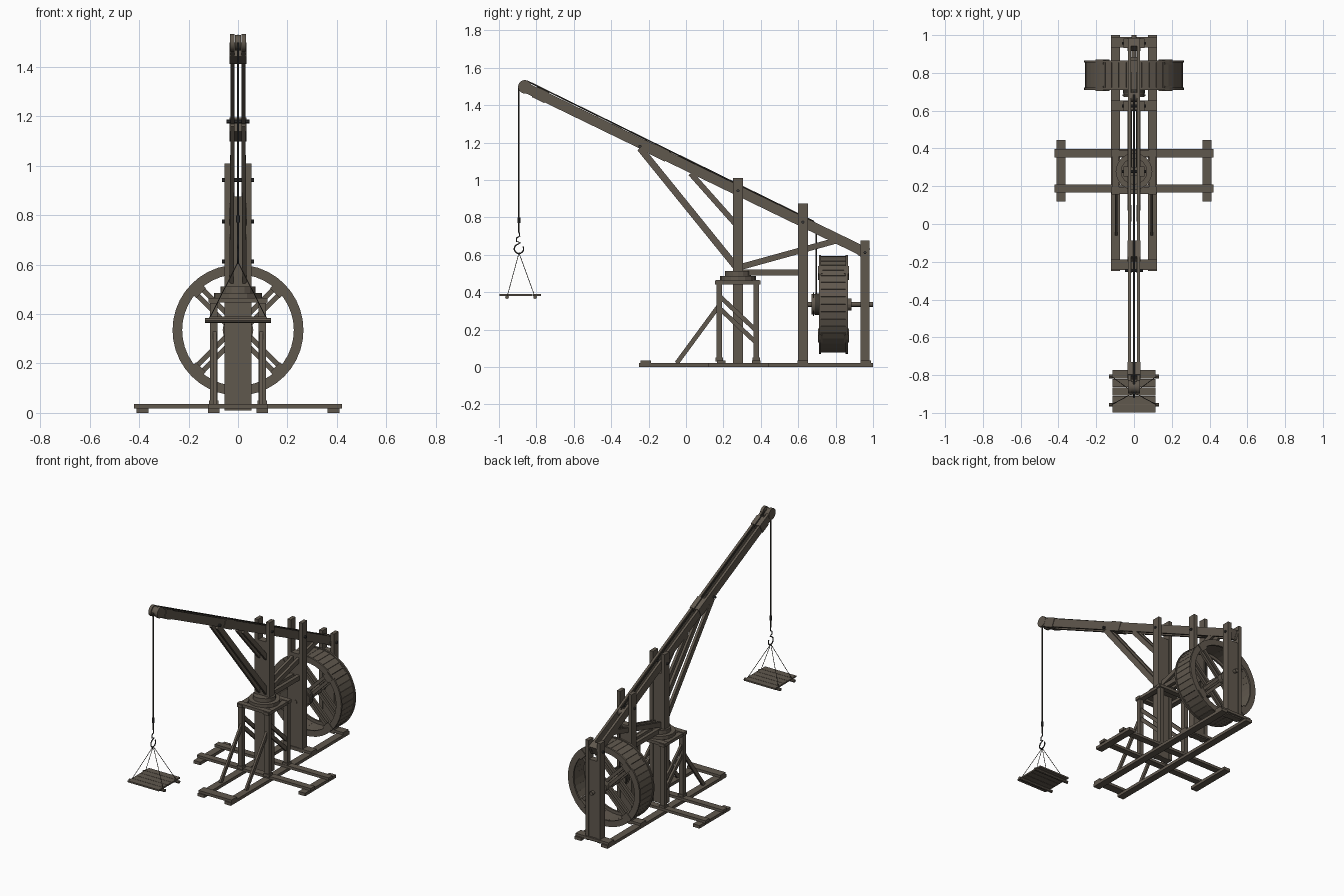
import bpy, bmesh, math
from mathutils import Vector, Matrix

if "Cube" in bpy.data.objects:
    bpy.data.objects.remove(bpy.data.objects["Cube"])


def material(name, rgb):
    m = bpy.data.materials.new(name)
    m.diffuse_color = (*rgb, 1)
    m.use_nodes = True
    m.node_tree.nodes["Principled BSDF"].inputs["Base Color"].default_value = m.diffuse_color
    return m


WOOD = material("weathered wood", (0.118, 0.098, 0.076))
ROPE = material("dark rope", (0.045, 0.040, 0.032))
IRON = material("dark iron", (0.04, 0.04, 0.04))


def make(name, bm, mat):
    bmesh.ops.recalc_face_normals(bm, faces=bm.faces)
    me = bpy.data.meshes.new(name)
    bm.to_mesh(me)
    bm.free()
    me.materials.append(mat)
    ob = bpy.data.objects.new(name, me)
    bpy.context.collection.objects.link(ob)
    return ob


def box(name, x0, x1, y0, y1, z0, z1, mat=WOOD):
    bm = bmesh.new()
    m = Matrix.Translation(((x0 + x1) / 2, (y0 + y1) / 2, (z0 + z1) / 2))
    bmesh.ops.create_cube(bm, size=1, matrix=m @ Matrix.Diagonal((x1 - x0, y1 - y0, z1 - z0, 1)))
    return make(name, bm, mat)


def frame(p, q, side=(1, 0, 0)):
    # matrix with local z running from p to q, local x along side
    p, q = Vector(p), Vector(q)
    d = (q - p).normalized()
    s = Vector(side)
    s = (s - d * s.dot(d)).normalized()
    r = Matrix((s, d.cross(s), d)).transposed().to_4x4()
    return Matrix.Translation((p + q) / 2) @ r, (q - p).length


def beam(name, p, q, w, h, mat=WOOD, side=(1, 0, 0)):
    m, length = frame(p, q, side)
    bm = bmesh.new()
    bmesh.ops.create_cube(bm, size=1, matrix=m @ Matrix.Diagonal((w, h, length, 1)))
    return make(name, bm, mat)


def rod(name, p, q, r, n=16, mat=WOOD):
    d = Vector(q) - Vector(p)
    m, length = frame(p, q, (0, 1, 0) if abs(d.x) > abs(d.y) else (1, 0, 0))
    bm = bmesh.new()
    bmesh.ops.create_cone(bm, cap_ends=True, segments=n, radius1=r, radius2=r, depth=length, matrix=m)
    return make(name, bm, mat)


def ring(name, c, y0, y1, r0, r1, n=40):
    # flat wooden ring around the y axis
    bm = bmesh.new()
    rows = []
    for i in range(n):
        a = 2 * math.pi * i / n
        rows.append([bm.verts.new((r * math.cos(a), y, c + r * math.sin(a)))
                     for r, y in ((r0, y0), (r1, y0), (r1, y1), (r0, y1))])
    for i in range(n):
        a, b = rows[i], rows[(i + 1) % n]
        for k in range(4):
            bm.faces.new((a[k], a[(k + 1) % 4], b[(k + 1) % 4], b[k]))
    return make(name, bm, WOOD)


SIDES = (-1, 1)

# base: long rails, outrigger sleepers and cross timbers
for s in SIDES:
    box("base_rail", s * .098 - .024, s * .098 + .024, -.25, 1, 0, .02)
    box("outrigger_foot", s * .387 - .024, s * .387 + .024, .12, .445, 0, .02)
for y in (.188, .375):
    box("outrigger_beam", -.42, .42, y - .022, y + .022, .018, .036)
for y in (-.215, .625, .962):
    box("base_cross_timber", -.122, .122, y - .028, y + .028, .018, .036)

# three upright supports: outer cheeks, core and cross pin
for name, y, d, top, core, pin in (("mast", .278, .054, 1.01, .875, .942),
                                   ("middle_post", .625, .052, .875, .66, .775),
                                   ("rear_post", .957, .05, .675, .55, .612)):
    for s in SIDES:
        x = sorted((s * .03, s * .055))
        box(name + "_cheek", *x, y - d / 2, y + d / 2, .01, top)
    box(name + "_core", -.031, .031, y - d / 2 + .004, y + d / 2 - .004, .01, core)
    rod(name + "_pin", (-.064, y, pin), (.064, y, pin), .008, 10, IRON)

# trestle around the mast
for s in SIDES:
    for y in (.178, .375):
        box("trestle_post", s * .098 - .015, s * .098 + .015, y - .015, y + .015, .03, .45)
        box("trestle_post_foot", s * .098 - .02, s * .098 + .02, y - .02, y + .02, .03, .05)
    box("trestle_top_side", s * .098 - .018, s * .098 + .018, .155, .397, .442, .462)
    beam("trestle_front_brace", (s * .094, -.05, .02), (s * .094, .178, .33), .014, .024)
    for dz in (0, -.065):
        beam("trestle_side_brace", (s * .098, .178, .38 + dz), (s * .098, .375, .195 + dz), .014, .024)
for y in (.178, .375):
    box("trestle_top_cross", -.12, .12, y - .018, y + .018, .446, .466)
rod("turntable", (0, .278, .462), (0, .278, .486), .097, 16)
rod("turntable_collar", (0, .278, .485), (0, .278, .512), .07, 16)


# sloping jib
def jib(y, off=0):
    t = (y + .86) / 1.825
    return Vector((0, y, 1.495 - .885 * t)) + Vector((0, .436, .9)) * off


for s in SIDES:
    dx = Vector((s * .023, 0, 0))
    beam("jib_beam", jib(-.86) + dx, jib(.972) + dx, .016, .054)
    rod("jib_tip_cheek", (s * .014, -.862, 1.498), (s * .033, -.862, 1.498), .036, 20)
    # struts under the jib
    beam("long_jib_strut", (s * .022, -.246, 1.17), (s * .026, .268, .535), .017, .036)
    beam("short_jib_strut", (s * .022, .025, 1.035), (s * .026, .265, .765), .017, .03)
    beam("rear_strut", (s * .022, .275, .53), (s * .022, .8, .675), .017, .032)
    box("slewing_beam", s * .022 - .012, s * .022 + .012, .28, .61, .49, .52)
for y0, y1 in ((-.81, -.745), (-.185, -.1), (.93, .97)):
    beam("jib_spacer", jib(y0), jib(y1), .068, .062)
rod("strut_pin", (-.047, -.246, 1.18), (.047, -.246, 1.18), .008, 10, IRON)
rod("tip_pulley", (-.012, -.862, 1.498), (.012, -.862, 1.498), .031, 20)
rod("rear_pulley", (-.02, .672, .752), (.02, .672, .752), .026, 16)

# treadwheel
CY, CZ = .788, .335
for s in SIDES:
    y0, y1 = sorted((CY + s * .066, CY + s * .078))
    ring("wheel_rim", CZ, y0, y1, .226, .265)
    for a in (45, 135):
        c, t = math.cos(math.radians(a)), math.sin(math.radians(a))
        d, y = Vector((c, 0, t)), CY + s * .058
        for off in (-.016, .016):
            o = Vector((-t * off, y, CZ + c * off))
            beam("wheel_spoke", o - d * .236, o + d * .236, .016, .02, WOOD, (0, 1, 0))
        for e in SIDES:
            o = Vector((0, CY + s * .07, CZ)) + d * e * .236
            beam("spoke_clamp", o - d * .024, o + d * .024, .026, .056, WOOD, (0, 1, 0))
N = 40
for i in range(N):
    a = 2 * math.pi * (i + .5) / N
    d = Vector((math.cos(a), 0, math.sin(a)))
    o = Vector((0, CY, CZ))
    beam("tread_plank", o + d * .246, o + d * .258, .138, .0385, WOOD, (0, 1, 0))
rod("axle", (0, .6, CZ), (0, 1, CZ), .013, 12)
rod("rope_drum", (0, .672, CZ), (0, .715, CZ), .055, 20)
rod("drum_flange", (0, .678, CZ), (0, .685, CZ), .062, 20)
rod("wheel_hub", (0, .715, CZ), (0, .885, CZ), .032, 12)

# hoisting rope
rod("rope_on_drum", (0, .69, CZ), (0, .71, CZ), .058, 20, ROPE)
rod("drum_rope", (0, .697, CZ), (0, .697, .755), .004, 8, ROPE)
rod("jib_rope", (0, -.848, 1.528), (0, .685, .777), .004, 8, ROPE)
HY = -.893
rod("hanging_rope", (0, HY, 1.5), (0, HY, .72), .004, 8, ROPE)
rod("hook_weight", (0, HY, .77), (0, HY, .798), .009, 10, IRON)

# lifting hook, a bent bar
cu = bpy.data.curves.new("hook", "CURVE")
cu.dimensions = "3D"
cu.bevel_depth, cu.bevel_resolution, cu.use_fill_caps = .004, 1, True
pts = [(HY, .725), (HY + .002, .69), (HY - .008, .675)]
pts += [(HY + .025 * math.cos(math.radians(a)), .632 + .025 * math.sin(math.radians(a)))
        for a in range(110, 391, 20)]
pts = [(HY, .725), (HY + .004, .7), (HY - .012, .69), (HY - .014, .672), (HY + .008, .664)] + pts[3:]
sp = cu.splines.new("POLY")
sp.points.add(len(pts) - 1)
for p, (y, z) in zip(sp.points, pts):
    p.co = (0, y, z, 1)
cu.materials.append(IRON)
bpy.context.collection.objects.link(bpy.data.objects.new("hook", cu))

# hanging load tray with battens and slings
for i in range(5):
    y = -.998 + i * .0452
    box("tray_plank", -.115, .115, y, y + .043, .38, .39)
for y in (-.957, -.807):
    rod("tray_batten", (-.133, y, .374), (.133, y, .374), .01, 8)
    for s in SIDES:
        rod("tray_sling", (0, HY, .61), (s * .12, y, .374), .0018, 6, ROPE)

# smooth the round parts
bpy.ops.object.select_all(action="DESELECT")
for o in bpy.data.objects:
    if o.type == "MESH" and any(k in o.name for k in ("pulley", "rope", "pin", "cheek", "drum", "axle")):
        o.select_set(True)
        bpy.context.view_layer.objects.active = o
bpy.ops.object.shade_smooth_by_angle(angle=math.radians(35))
